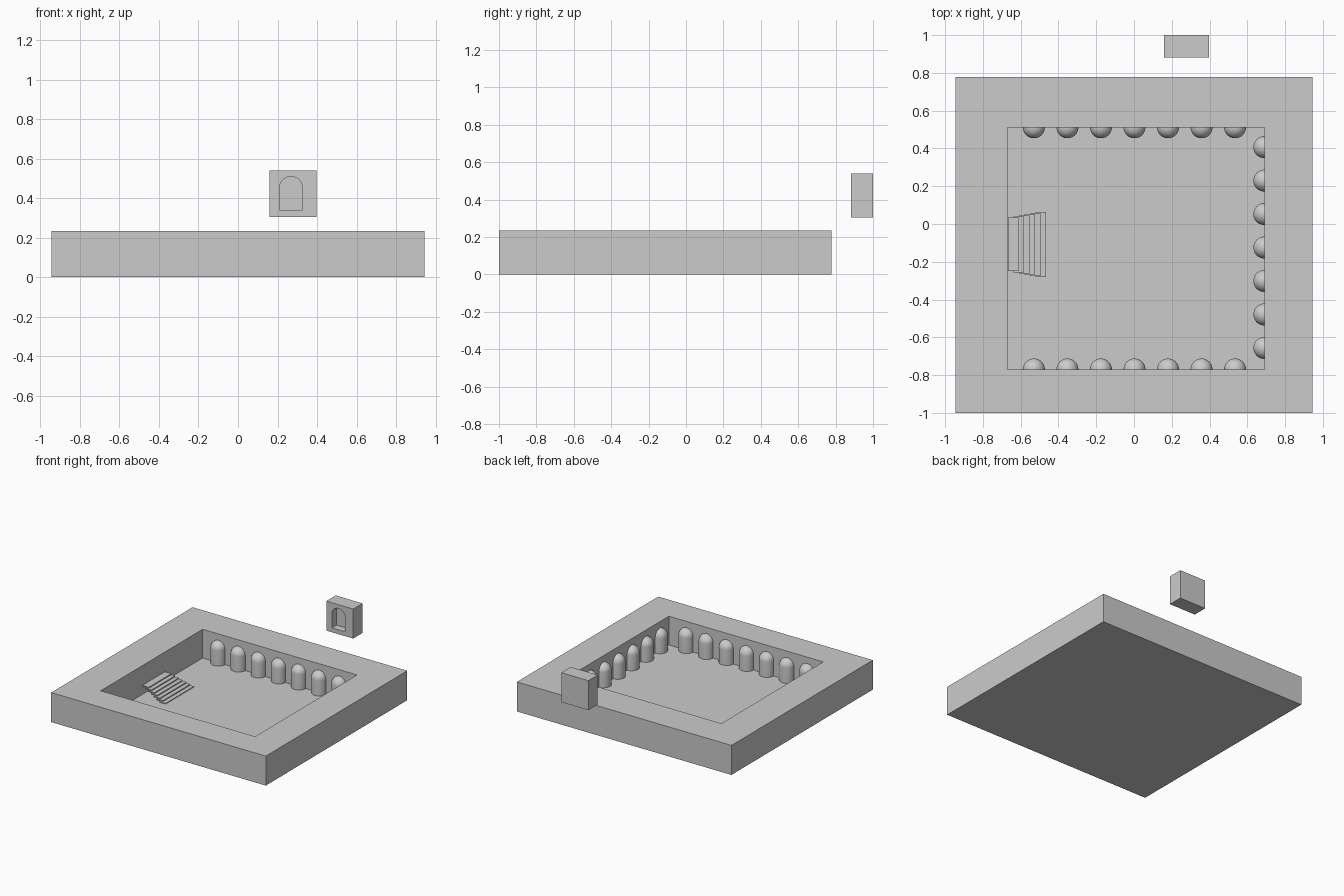
import bpy, bmesh, math
from mathutils import Vector, Matrix

if "Cube" in bpy.data.objects:
    bpy.data.objects.remove(bpy.data.objects["Cube"])

stone = bpy.data.materials.new("grey_stone")
stone.diffuse_color = (0.6, 0.6, 0.6, 1)
stone.use_nodes = True
stone.node_tree.nodes["Principled BSDF"].inputs["Base Color"].default_value = stone.diffuse_color


def finish(bm, name):
    bmesh.ops.recalc_face_normals(bm, faces=bm.faces)
    me = bpy.data.meshes.new(name)
    bm.to_mesh(me)
    bm.free()
    me.materials.append(stone)
    ob = bpy.data.objects.new(name, me)
    bpy.context.collection.objects.link(ob)
    return ob


def select(ob):
    bpy.ops.object.select_all(action='DESELECT')
    ob.select_set(True)
    bpy.context.view_layer.objects.active = ob


def box(name, x0, x1, y0, y1, z0, z1):
    bm = bmesh.new()
    bmesh.ops.create_cube(bm, size=1)
    for v in bm.verts:
        v.co = Vector(((x0 + x1) / 2 + v.co.x * (x1 - x0),
                       (y0 + y1) / 2 + v.co.y * (y1 - y0),
                       (z0 + z1) / 2 + v.co.z * (z1 - z0)))
    return finish(bm, name)


FLOOR, RIM = 0.006, 0.235
X0, X1, Y0, Y1 = -0.67, 0.69, -0.77, 0.512   # inner walls
R = 0.058                                    # niche radius

# Sunken court: four rectangular rings bridged, with closed ends
bm = bmesh.new()
rings = []
for x0, x1, y0, y1, z in ((-0.945, 0.945, -1, 0.778, 0), (-0.945, 0.945, -1, 0.778, RIM),
                          (X0, X1, Y0, Y1, RIM), (X0, X1, Y0, Y1, FLOOR)):
    rings.append([bm.verts.new((x, y, z)) for x, y in ((x0, y0), (x1, y0), (x1, y1), (x0, y1))])
for a, b in zip(rings, rings[1:]):
    for i in range(4):
        j = (i + 1) % 4
        bm.faces.new((a[i], a[j], b[j], b[i]))
bm.faces.new(rings[0])
bm.faces.new(rings[-1])
finish(bm, "court_basin")


# Domed half columns along three walls
def half_column(name, x, y, turn):
    spring = 0.127
    prof = [(R, FLOOR)] + [(R * math.cos(a), spring + R * math.sin(a))
                           for a in (math.pi / 2 * k / 10 for k in range(11))]
    bm = bmesh.new()
    grid = [[bm.verts.new((r * math.cos(t), r * math.sin(t), z)) for r, z in prof]
            for t in (math.pi * k / 20 for k in range(21))]
    for a, b in zip(grid, grid[1:]):
        for i in range(len(prof) - 1):
            bm.faces.new((a[i], b[i], b[i + 1], a[i + 1]))
    bmesh.ops.remove_doubles(bm, verts=bm.verts, dist=1e-5)
    # flat back against the wall, and base
    bmesh.ops.holes_fill(bm, edges=[e for e in bm.edges if e.is_boundary], sides=0)
    bmesh.ops.transform(bm, verts=bm.verts,
                        matrix=Matrix.Translation((x, y, 0)) @ Matrix.Rotation(turn, 4, 'Z'))
    ob = finish(bm, name)
    select(ob)
    bpy.ops.object.shade_smooth_by_angle(angle=math.radians(35))


for i in range(7):
    x = -0.53 + 0.1775 * i
    half_column(f"back_column_{i + 1}", x, Y1, math.pi)
    half_column(f"front_column_{i + 1}", x, Y0, 0)
    half_column(f"right_column_{i + 1}", X1, 0.407 - 0.1772 * i, math.pi / 2)

# Stair of overlapping thin treads, widening downward
for i in range(7):
    front = -0.611 + 0.029 * i
    half = 0.142 + 0.006 * i
    top = 0.08 - 0.0113 * i
    box(f"stair_tread_{i + 1}", front - 0.056, front, -0.108 - half, -0.108 + half, top - 0.008, top)

# Separate wall block with an arched niche cut in its front
block = box("niche_block", 0.16, 0.397, 0.882, 1.0, 0.305, 0.54)
bm = bmesh.new()
cx, spring = 0.268, 0.452
pts = [(cx - R, 0.34), (cx + R, 0.34)]
pts += [(cx + R * math.cos(math.pi * k / 24), spring + R * math.sin(math.pi * k / 24)) for k in range(25)]
face = bm.faces.new([bm.verts.new((x, 0.84, z)) for x, z in pts])
ext = bmesh.ops.extrude_face_region(bm, geom=[face])
bmesh.ops.translate(bm, vec=(0, 0.10, 0),
                    verts=[g for g in ext["geom"] if isinstance(g, bmesh.types.BMVert)])
cutter = finish(bm, "niche_cutter")
cutter.hide_render = True
mod = block.modifiers.new("niche", 'BOOLEAN')
mod.operation, mod.solver, mod.object = 'DIFFERENCE', 'EXACT', cutter
select(block)
bpy.ops.object.modifier_apply(modifier=mod.name)
bpy.data.objects.remove(cutter)
bpy.ops.object.shade_smooth_by_angle(angle=math.radians(30))
